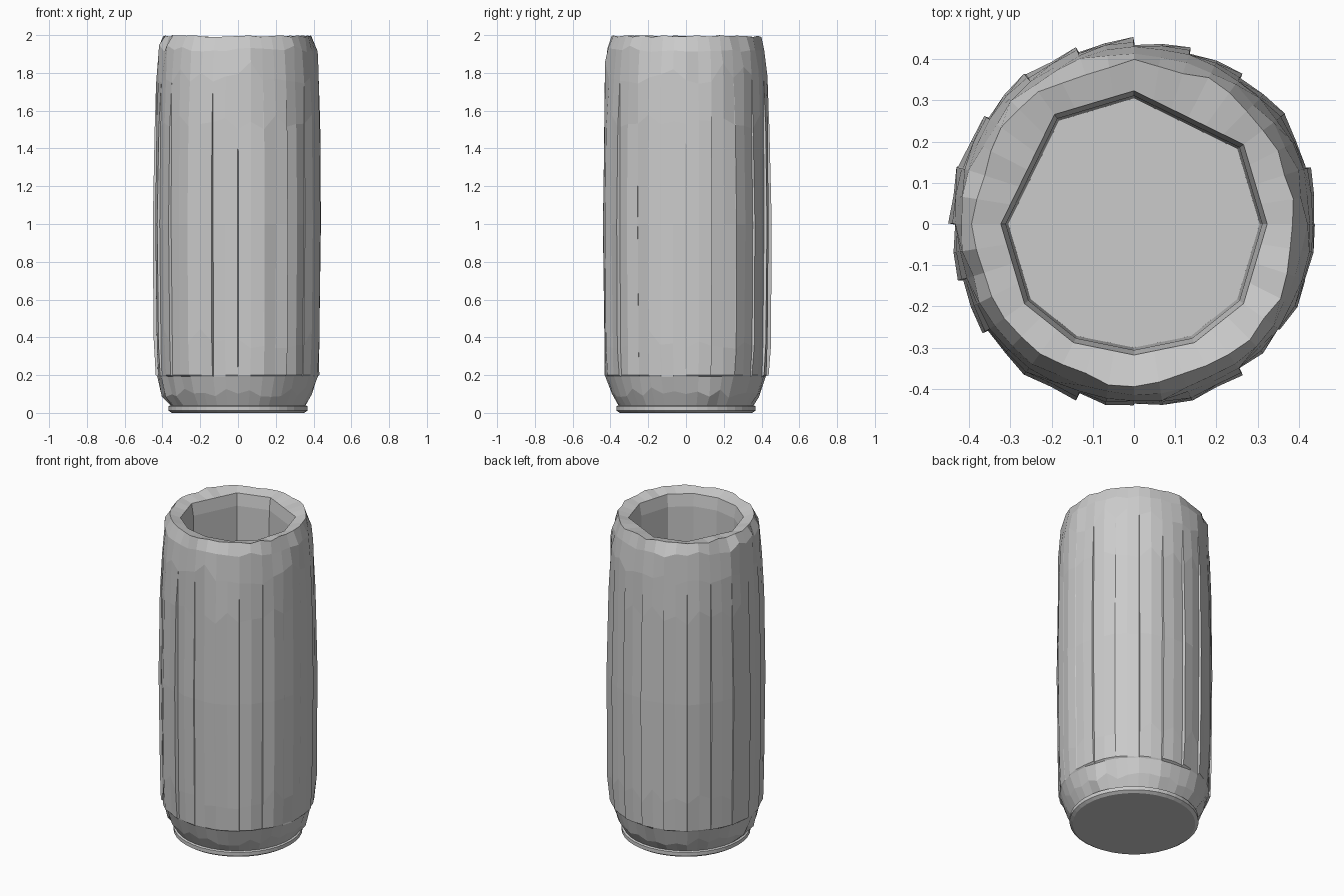
import bpy
import bmesh
import random
from math import radians, cos, sin, pi

random.seed(4)
cube = bpy.data.objects.get("Cube")
if cube:
    bpy.data.objects.remove(cube, do_unlink=True)

# One plain grey for the whole vessel
grey = bpy.data.materials.new("plain grey")
grey.use_nodes = True
grey.diffuse_color = (0.6, 0.6, 0.6, 1)
shader = grey.node_tree.nodes["Principled BSDF"]
shader.inputs["Base Color"].default_value = grey.diffuse_color
shader.inputs["Roughness"].default_value = 0.9

PLANKS = 20
STEP = 2 * pi / PLANKS

# Corners of the irregular opening: angle in degrees, radius
opening = [(0, .305), (36, .31), (90, .305), (126, .31), (180, .305),
           (216, .31), (243, .305), (270, .30), (297, .305), (324, .31), (360, .305)]


def opening_radius(angle):
    """Radius of the straight-sided opening at an angle."""
    a = angle % (2 * pi)
    for (d0, r0), (d1, r1) in zip(opening, opening[1:]):
        a0, a1 = radians(d0), radians(d1)
        if a <= a1 + 1e-6:
            return r0 * r1 * sin(a1 - a0) / (r0 * sin(a - a0) + r1 * sin(a1 - a))
    return opening[0][1]


# Outer profile: height, radius, seam step, scallop height, roughness
profile = [
    (0.00, .350, 0, 0, 0),
    (0.012, .368, 0, 0, 0),
    (0.035, .368, 0, 0, 0),
    (0.04, .358, 0, 0, 0),
    (0.11, .395, 0, .03, .010),
    (0.192, .422, 0, 0, .006),
    (0.20, .430, .7, 0, .004),
    (0.40, .437, 1, .06, .003),
    (1.00, .443, 1, 0, .002),
    (1.55, .437, .7, .05, .003),
    (1.80, .430, 0, .06, .004),
    (1.93, .416, 0, .02, .007),
    (2.00, .390, 0, 0, .010),
]

# Each plank has a start, a middle and an end column
columns = []
for i in range(PLANKS):
    lift = [random.choice((-1, 1)) * random.uniform(.004, .011) for _ in range(2)]
    for part in range(3):
        columns.append((i, part, (lift[0], 0, lift[1])[part]))

bm = bmesh.new()
rings = []

# Outer shell
for level, (z, r, step, scallop, rough) in enumerate(profile):
    noise = [random.uniform(-1, 1) for _ in range(PLANKS * 2)]
    ring = []
    for i, part, lift in columns:
        seam_gap = (.004, 0, -.004)[part] * step
        angle = (i + part / 2) * STEP + seam_gap
        n = noise[(2 * i + part) % (2 * PLANKS)]
        radius = r + lift * step + n * rough
        height = z + scallop * (n if part == 1 else -abs(n))
        if level == len(profile) - 1:
            height -= .012 * abs(n)
        ring.append(bm.verts.new((radius * cos(angle), radius * sin(angle), height)))
    rings.append(ring)

# Rim edge, cavity walls and floor
for z, scale in ((1.975, 1.06), (1.90, 1.02), (0.20, 1.0)):
    ring = []
    for i, part, _ in columns:
        angle = (i + part / 2) * STEP
        radius = opening_radius(angle) * scale
        ring.append(bm.verts.new((radius * cos(angle), radius * sin(angle), z)))
    rings.append(ring)

# Skin the rings and close the underside and the cavity floor
count = len(columns)
for low, high in zip(rings, rings[1:]):
    for j in range(count):
        k = (j + 1) % count
        bm.faces.new((low[j], low[k], high[k], high[j]))
bm.faces.new(reversed(rings[0]))
bm.faces.new(rings[-1])
bmesh.ops.remove_doubles(bm, verts=bm.verts[:], dist=.0004)
bmesh.ops.recalc_face_normals(bm, faces=bm.faces[:])

mesh = bpy.data.meshes.new("fluted_vessel")
bm.to_mesh(mesh)
bm.free()
mesh.materials.append(grey)
vessel = bpy.data.objects.new("fluted_vessel", mesh)
bpy.context.scene.collection.objects.link(vessel)
